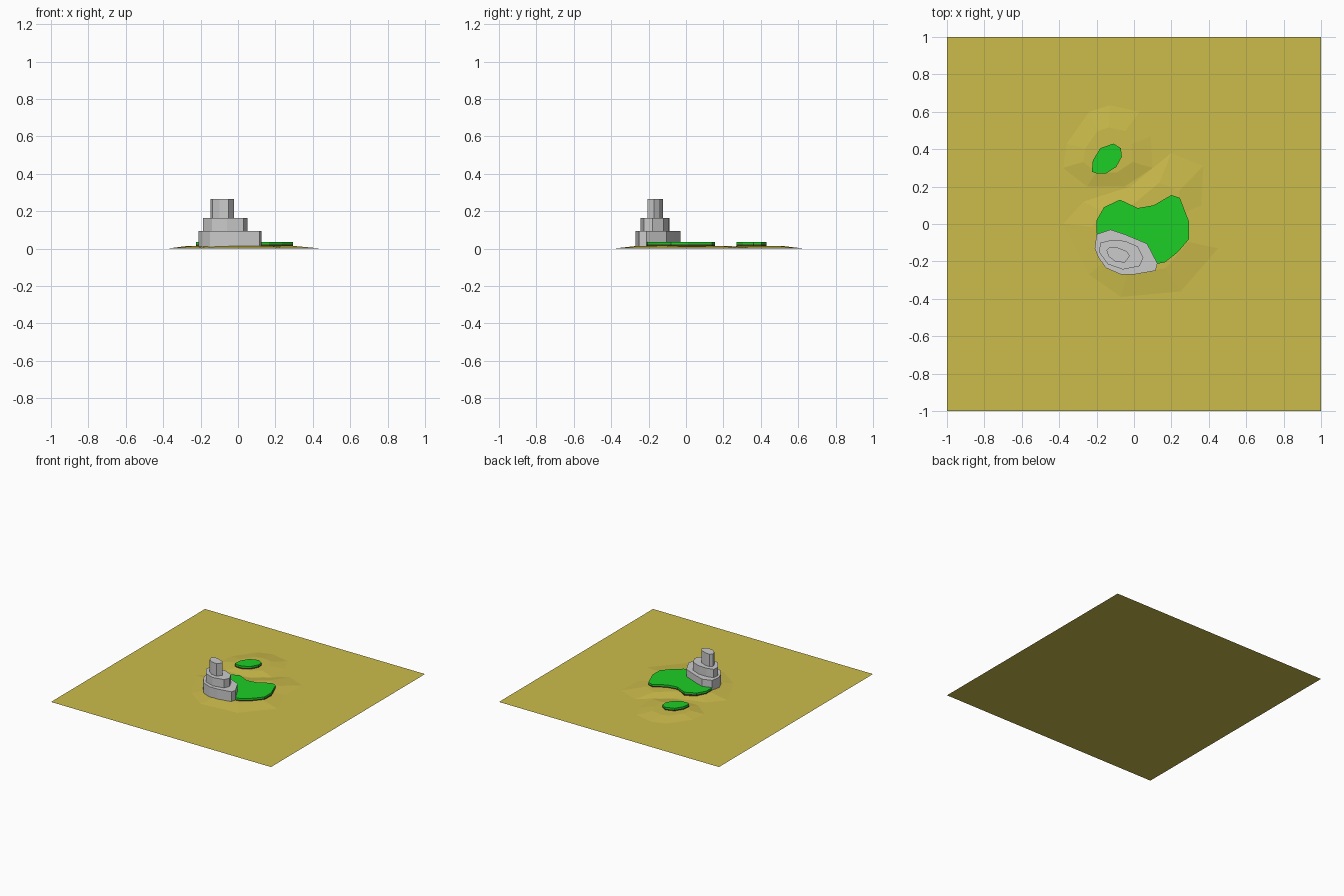
import bpy, bmesh

if "Cube" in bpy.data.objects:
    bpy.data.objects.remove(bpy.data.objects["Cube"])


def material(name, rgb):
    m = bpy.data.materials.new(name)
    m.diffuse_color = (*rgb, 1)
    m.use_nodes = True
    m.node_tree.nodes["Principled BSDF"].inputs["Base Color"].default_value = m.diffuse_color
    return m


sand = material("sand", (0.60, 0.50, 0.07))
grass = material("grass", (0.012, 0.62, 0.02))
soil = material("soil", (0.06, 0.03, 0.012))


def loft(name, rings, mat=None, bottom=True):
    """Join matching rings of points into a flat-faced block with capped ends."""
    bm = bmesh.new()
    loops = [[bm.verts.new(p) for p in r] for r in rings]
    n = len(loops[0])
    for a, b in zip(loops, loops[1:]):
        for i in range(n):
            j = (i + 1) % n
            bm.faces.new((a[i], a[j], b[j], b[i]))
    caps = [bm.faces.new(loops[-1])]
    if bottom:
        caps.append(bm.faces.new(loops[0]))
    bmesh.ops.recalc_face_normals(bm, faces=bm.faces[:])
    bmesh.ops.triangulate(bm, faces=caps)
    me = bpy.data.meshes.new(name)
    bm.to_mesh(me)
    bm.free()
    ob = bpy.data.objects.new(name, me)
    bpy.context.collection.objects.link(ob)
    if mat:
        me.materials.append(mat)
    return ob


def slab(name, outline, z0, z1, mat=None):
    return loft(name, [[(x, y, z) for x, y in outline] for z in (z0, z1)], mat)


def mound(name, outline, centre, height, shrink):
    cx, cy = centre
    low = [(x, y, 0) for x, y in outline]
    top = [(cx + (x - cx) * shrink, cy + (y - cy) * shrink, height)
           for x, y in outline]
    return loft(name, [low, top], sand, bottom=False)


# flat sea-bed sheet
bpy.ops.mesh.primitive_plane_add(size=2)
sheet = bpy.context.object
sheet.name = "sand_sheet"
sheet.data.materials.append(sand)

# shallow sand mounds
mound("main_mound", [(-.38, 0), (-.27, .12), (-.02, .20), (.20, .38), (.37, .31),
                     (.36, .10), (.45, -.13), (.25, -.36), (-.07, -.39), (-.24, -.27)],
      (.03, -.04), .015, .62)
mound("small_mound", [(-.38, .30), (-.36, .43), (-.24, .60), (-.13, .635), (.03, .60),
                      (.09, .47), (.10, .30), (-.05, .20), (-.25, .20)],
      (-.14, .37), .014, .55)

# grassy islands, each a soil layer with turf above
main_island = [(-.20, -.05), (-.20, .02), (-.16, .09), (-.075, .13), (.02, .085),
               (.105, .10), (.20, .155), (.245, .14), (.295, .01), (.295, -.08),
               (.235, -.15), (.165, -.205), (.11, -.215), (0, -.20), (-.12, -.15)]
small_island = [(-.225, .28), (-.22, .34), (-.18, .405), (-.11, .43), (-.07, .405),
                (-.065, .36), (-.095, .305), (-.15, .27), (-.20, .27)]
for name, outline in (("main_island", main_island), ("small_island", small_island)):
    slab(name + "_soil", outline, .001, .023, soil)
    slab(name + "_turf", outline, .023, .036, grass)

# stepped grey rock
slab("rock_base", [(-.21, -.13), (-.20, -.055), (-.125, -.03), (-.05, -.055), (.07, -.105),
                   (.125, -.21), (.115, -.25), (0, -.27), (-.07, -.27), (-.15, -.235),
                   (-.19, -.18)], .001, .095)
slab("rock_middle", [(-.187, -.15), (-.18, -.10), (-.125, -.087), (-.05, -.09), (.02, -.12),
                     (.05, -.18), (.03, -.225), (-.06, -.243), (-.14, -.215)], .095, .163)
slab("rock_peak", [(-.147, -.14), (-.13, -.122), (-.09, -.125), (-.04, -.145), (-.022, -.17),
                   (-.05, -.207), (-.10, -.20), (-.135, -.175)], .163, .265)
